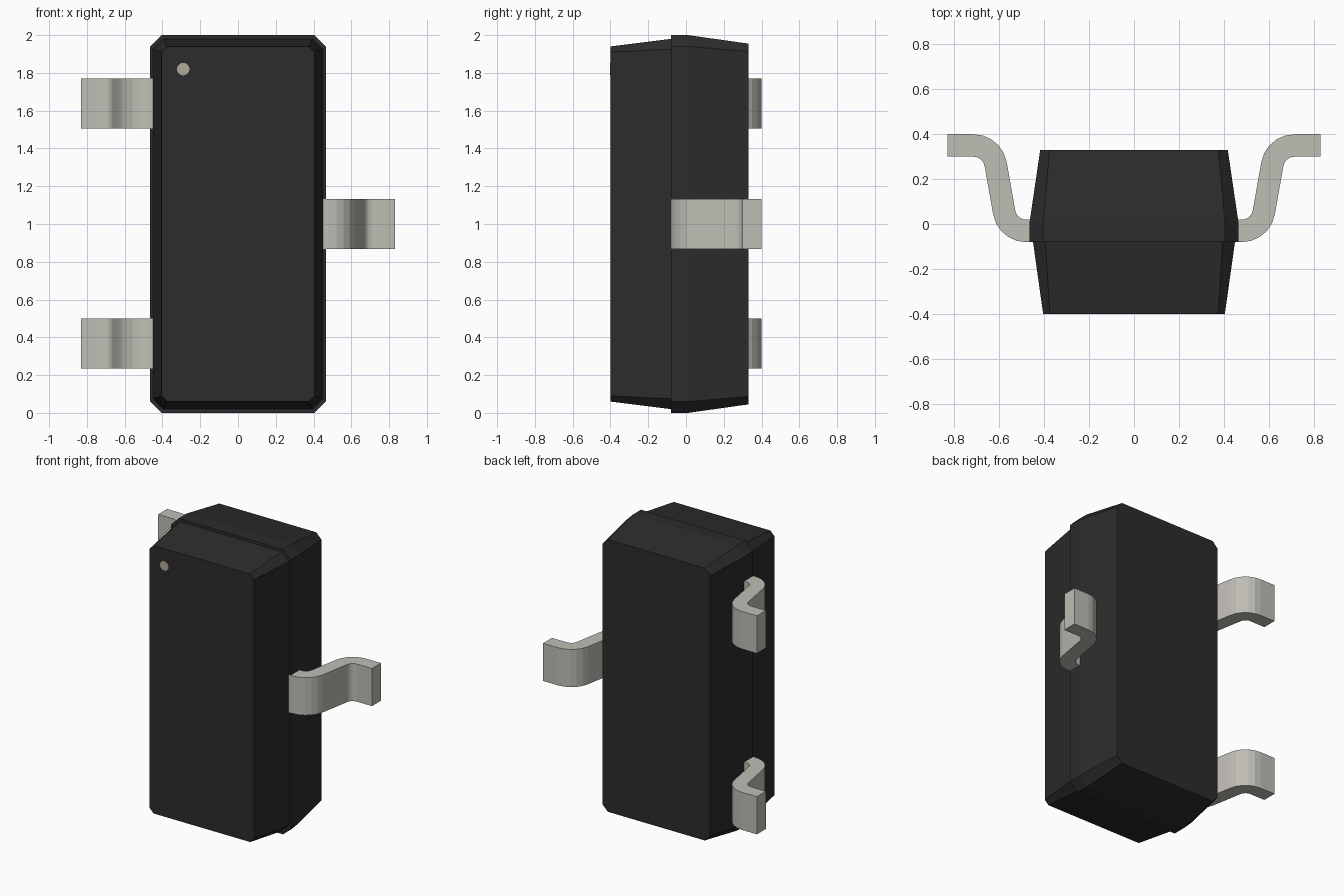
import bpy, bmesh
from math import sin, cos, radians

if "Cube" in bpy.data.objects:
    bpy.data.objects.remove(bpy.data.objects["Cube"])


def material(name, rgb):
    m = bpy.data.materials.new(name)
    m.diffuse_color = (*rgb, 1)
    m.use_nodes = True
    m.node_tree.nodes["Principled BSDF"].inputs["Base Color"].default_value = m.diffuse_color
    return m


BLACK = material("black_plastic", (0.025, 0.025, 0.025))
METAL = material("tinned_metal", (0.52, 0.51, 0.46))
MARK = material("pale_mark", (0.45, 0.40, 0.32))


def loft(name, rings, mat):
    """Closed solid through a list of rings with equal point counts."""
    bm = bmesh.new()
    vs = [[bm.verts.new(p) for p in ring] for ring in rings]
    n = len(vs[0])
    for a, b in zip(vs, vs[1:]):
        for i in range(n):
            j = (i + 1) % n
            bm.faces.new((a[i], a[j], b[j], b[i]))
    bm.faces.new(vs[0])
    bm.faces.new(vs[-1])
    bmesh.ops.recalc_face_normals(bm, faces=bm.faces)
    me = bpy.data.meshes.new(name)
    bm.to_mesh(me)
    bm.free()
    me.materials.append(mat)
    ob = bpy.data.objects.new(name, me)
    bpy.context.collection.objects.link(ob)
    return ob


def chamfered(y, hx, hz, c):
    """Rectangle with cut corners, in the plane at depth y."""
    pts = [(hx, hz - c), (hx - c, hz), (c - hx, hz), (-hx, hz - c),
           (-hx, c - hz), (c - hx, -hz), (hx - c, -hz), (hx, c - hz)]
    return [(x, y, 1 + z) for x, z in pts]


# Moulded body: tapered front half and a slightly larger rear half
loft("body_front", [chamfered(-0.40, 0.405, 0.94, 0.03),
                    chamfered(-0.08, 0.45, 0.98, 0.055)], BLACK)
loft("body_rear", [chamfered(-0.08, 0.465, 1.0, 0.06),
                   chamfered(0.01, 0.465, 1.0, 0.06),
                   chamfered(0.33, 0.418, 0.955, 0.042)], BLACK)

# Orientation dot on the front face
dot = [(-0.29 + 0.033 * cos(radians(a)), 1.82 + 0.033 * sin(radians(a)))
       for a in range(0, 360, 15)]
loft("marker_dot", [[(x, y, z) for x, z in dot] for y in (-0.402, -0.39)], MARK)


def arc(cx, cy, r, a0, a1, n=5):
    angles = [radians(a0 + (a1 - a0) * i / n) for i in range(n + 1)]
    return [(cx + r * cos(a), cy + r * sin(a)) for a in angles]


def lead_edge(r1, r2):
    """One side of the S-bend, from the body out to the foot."""
    bend = arc(0.48, 0.069, r1, -90, -10) + arc(0.715, 0.25, r2, 170, 90)
    return [(0.45, bend[0][1])] + bend + [(0.83, bend[-1][1])]


# Gull-wing leads: one on the right, two on the left
profile = lead_edge(0.15, 0.05) + lead_edge(0.05, 0.15)[::-1]
for name, side, zc in (("lead_right", 1, 1.0),
                       ("lead_left_lower", -1, 0.368),
                       ("lead_left_upper", -1, 1.637)):
    loft(name, [[(side * x, y, zc + dz) for x, y in profile]
                for dz in (-0.132, 0.132)], METAL)
